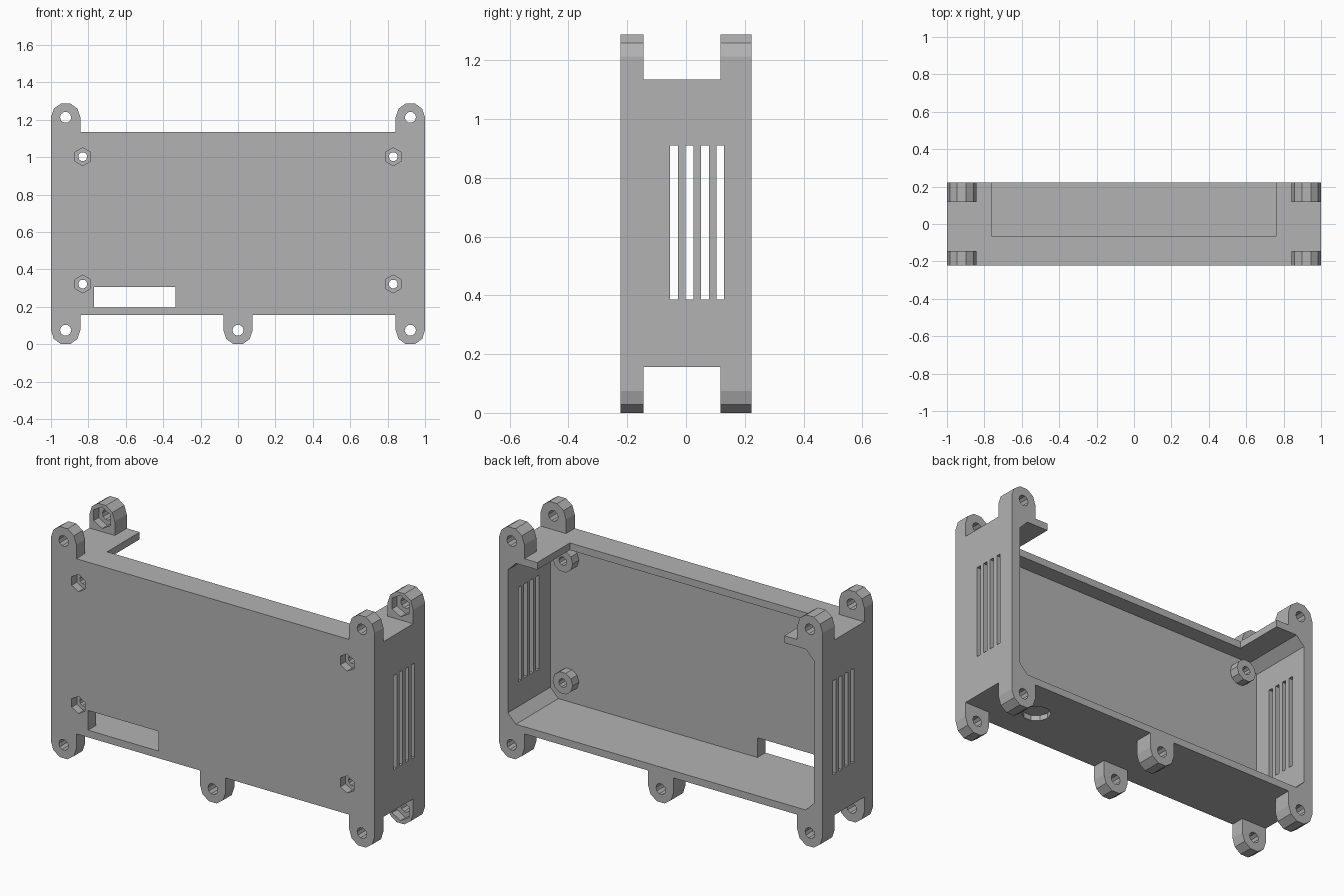
import bpy, bmesh, math
from mathutils import Vector

cube = bpy.data.objects.get("Cube")
if cube:
    bpy.data.objects.remove(cube, do_unlink=True)

grey = bpy.data.materials.new("plain grey")
grey.use_nodes = True
GREY = (0.45, 0.45, 0.45, 1)
grey.diffuse_color = GREY
grey.node_tree.nodes["Principled BSDF"].inputs["Base Color"].default_value = GREY

# Main dimensions
BACK = 0.2225
FRONT = -BACK
BOTTOM, TOP = 0.157, 1.135
PANEL = 0.07          # front panel thickness
SIDE, WALL = 0.055, 0.04
LUG_R = 0.0785
LUG_X = 1 - LUG_R
LUG_LOW, LUG_HIGH = 0.075, 1.213
INNER = FRONT + PANEL
EPS = 0.02


def prism(name, outline, lo, hi, axis="y"):
    """Extrude a flat outline along y (points are x, z) or z (points are x, y)."""
    place = (lambda p, d: (p[0], d, p[1])) if axis == "y" else (lambda p, d: (p[0], p[1], d))
    bm = bmesh.new()
    face = bm.faces.new([bm.verts.new(place(p, lo)) for p in outline])
    new = bmesh.ops.extrude_face_region(bm, geom=[face])["geom"]
    shift = Vector(place((0, 0), hi - lo))
    bmesh.ops.translate(bm, vec=shift, verts=[g for g in new if isinstance(g, bmesh.types.BMVert)])
    bmesh.ops.recalc_face_normals(bm, faces=bm.faces)
    mesh = bpy.data.meshes.new(name)
    bm.to_mesh(mesh)
    bm.free()
    mesh.materials.append(grey)
    obj = bpy.data.objects.new(name, mesh)
    bpy.context.scene.collection.objects.link(obj)
    return obj


def rect(x0, x1, z0, z1):
    return [(x0, z0), (x1, z0), (x1, z1), (x0, z1)]


def ngon(cx, cz, r, n, start=0.0):
    angles = [start + 2 * math.pi * i / n for i in range(n)]
    return [(cx + r * math.cos(a), cz + r * math.sin(a)) for a in angles]


def hexagon(cx, cz, r):
    return ngon(cx, cz, r, 6, math.pi / 2)


def cut(obj, *args):
    """Subtract a temporary prism from an object."""
    cutter = prism("cutter", *args)
    cutter.hide_render = True
    mod = obj.modifiers.new("cut", "BOOLEAN")
    mod.operation, mod.solver, mod.object = "DIFFERENCE", "EXACT", cutter
    bpy.context.view_layer.update()
    graph = bpy.context.evaluated_depsgraph_get()
    result = bpy.data.meshes.new_from_object(obj.evaluated_get(graph))
    obj.modifiers.clear()
    obj.data = result
    bpy.data.objects.remove(cutter, do_unlink=True)


# Case body: block with a cavity, chamfered at its corners and open at the back
case = prism("case_body", rect(-1, 1, BOTTOM, TOP), FRONT, BACK)
x, z0, z1, c = 1 - SIDE, BOTTOM + WALL, TOP - WALL, 0.05
cavity = [(-x + c, z0), (x - c, z0), (x, z0 + c), (x, z1 - c),
          (x - c, z1), (-x + c, z1), (-x, z1 - c), (-x, z0 + c)]
cut(case, cavity, INNER, BACK + EPS)

# Wide notch in the top wall
cut(case, rect(-0.763, 0.763, -0.065, BACK + EPS), TOP - WALL - EPS, TOP + EPS, "z")

# Connector window in the front panel
cut(case, rect(-0.77, -0.335, z0, 0.307), FRONT - EPS, INNER + EPS)

# Vent slots through both side walls
for i in range(4):
    y = -0.041 + 0.0525 * i
    for s in (-1, 1):
        ends = sorted((s * (1 - SIDE - EPS), s * (1 + EPS)))
        cut(case, rect(*ends, y - 0.0135, y + 0.0135), 0.386, 0.911, "z")

# Shallow round recess under the floor
cut(case, ngon(0.65, 0, 0.075, 10), BOTTOM - EPS, BOTTOM + 0.03, "z")

# Board posts with screw holes and nut pockets in the front panel
for side, px in (("left", 0.83), ("right", -0.83)):
    for level, pz in (("lower", 0.322), ("upper", 1.003)):
        post = prism(f"{level}_{side}_post", ngon(px, pz, 0.062, 10), INNER, INNER + 0.055)
        hole = (ngon(px, pz, 0.024, 10), FRONT - EPS, INNER + 0.055 + EPS)
        cut(post, *hole)
        cut(case, *hole)
        cut(case, hexagon(px, pz, 0.048), FRONT - EPS, FRONT + 0.045)

# Mounting lugs: rounded tabs on the front and back rims
spots = [("upper_left", LUG_X, 1), ("upper_right", -LUG_X, 1),
         ("lower_left", LUG_X, -1), ("lower_right", -LUG_X, -1), ("lower_middle", 0, -1)]
for label, lx, up in spots:
    lz, edge = (LUG_HIGH, TOP) if up > 0 else (LUG_LOW, BOTTOM)
    arc = [(lx + LUG_R * math.cos(a), lz + up * LUG_R * math.sin(a))
           for a in (math.pi * i / 5 for i in range(6))]
    outline = arc + [(lx - LUG_R, edge), (lx + LUG_R, edge)]
    for end, lo, hi in (("front", FRONT, -0.145), ("back", 0.117, BACK)):
        lug = prism(f"{end}_{label}_lug", outline, lo, hi)
        cut(lug, ngon(lx, lz, 0.03, 10), lo - EPS, hi + EPS)
        if end == "back":  # nut pocket facing the front
            cut(lug, hexagon(lx, lz, 0.06), lo - EPS, lo + 0.045)
